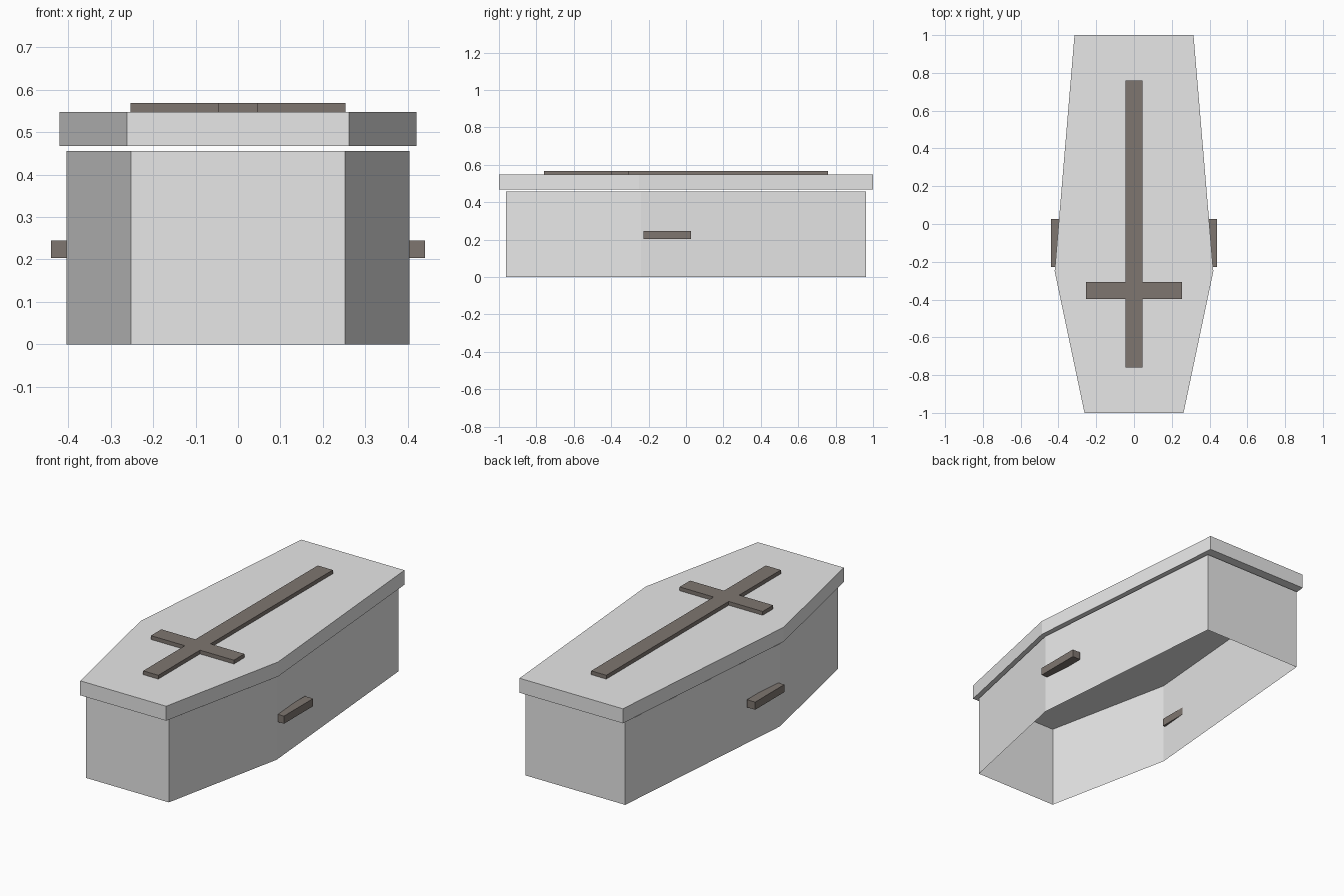
import bpy
import bmesh

old = bpy.data.objects.get("Cube")
if old:
    bpy.data.objects.remove(old, do_unlink=True)


def make_material(name, rgb):
    mat = bpy.data.materials.new(name)
    mat.use_nodes = True
    mat.diffuse_color = (*rgb, 1)
    mat.node_tree.nodes["Principled BSDF"].inputs["Base Color"].default_value = (*rgb, 1)
    return mat


def mirrored(half):
    """Close a right-hand outline across x = 0, counter-clockwise from the front."""
    return half + [(-x, y) for x, y in reversed(half)]


def prism(name, outline, z0, z1, mat, open_bottom=False):
    """Extrude a flat outline between two heights."""
    bm = bmesh.new()
    low = [bm.verts.new((x, y, z0)) for x, y in outline]
    high = [bm.verts.new((x, y, z1)) for x, y in outline]
    n = len(outline)
    for i in range(n):
        j = (i + 1) % n
        bm.faces.new((low[i], low[j], high[j], high[i]))
    bm.faces.new(high)
    if not open_bottom:
        bm.faces.new(low[::-1])
    mesh = bpy.data.meshes.new(name)
    bm.to_mesh(mesh)
    bm.free()
    mesh.materials.append(mat)
    obj = bpy.data.objects.new(name, mesh)
    bpy.context.collection.objects.link(obj)
    return obj


stone = make_material("light grey", (0.8, 0.8, 0.8))
trim = make_material("dark brown grey", (0.21, 0.18, 0.16))

# Six-sided body, open underneath, and a slightly wider lid floating above it
lid_half = [(0.262, -1.0), (0.42, -0.25), (0.315, 1.0)]
body_half = [(x * 0.963, y * 0.963) for x, y in lid_half]
prism("body", mirrored(body_half), 0, 0.456, stone, open_bottom=True)
prism("lid", mirrored(lid_half), 0.467, 0.547, stone)

# Raised cross on the lid, as one outline
cross_half = [(0.046, -0.76), (0.046, -0.397), (0.253, -0.397),
              (0.253, -0.306), (0.046, -0.306), (0.046, 0.76)]
prism("lid_cross", mirrored(cross_half), 0.547, 0.568, trim)

# Bar handle on each side
for name, side in (("left_handle", 1), ("right_handle", -1)):
    xa, xb = sorted((side * 0.39, side * 0.44))
    bar = [(xa, -0.228), (xb, -0.228), (xb, 0.026), (xa, 0.026)]
    prism(name, bar, 0.203, 0.245, trim)
